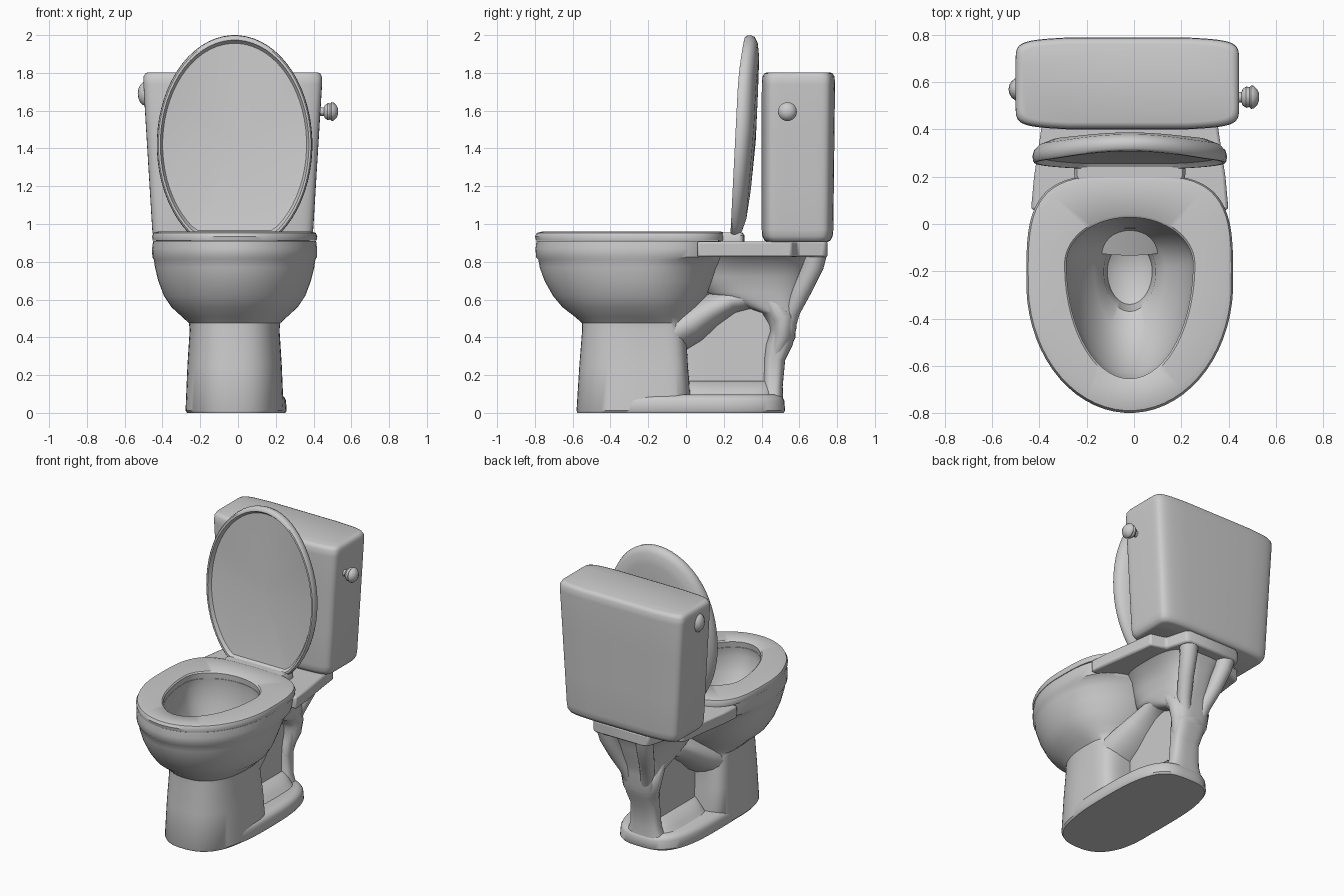
import bpy, bmesh, math
from mathutils import Vector

CX = -0.018  # the model's own axis sits slightly left of the grid centre
ceramic = bpy.data.materials.new("pale grey ceramic")
ceramic.diffuse_color = (0.6, 0.6, 0.6, 1)


def finish(name, bm, angle=40):
    bmesh.ops.recalc_face_normals(bm, faces=bm.faces[:])
    me = bpy.data.meshes.new(name)
    bm.to_mesh(me)
    bm.free()
    me.materials.append(ceramic)
    ob = bpy.data.objects.new(name, me)
    bpy.context.collection.objects.link(ob)
    bpy.ops.object.select_all(action='DESELECT')
    ob.select_set(True)
    bpy.context.view_layer.objects.active = ob
    bpy.ops.object.shade_smooth_by_angle(angle=math.radians(angle))
    return ob


def loft(name, rings, angle=40, closed=False):
    """Skin a list of equal-length rings, capping both ends unless closed."""
    bm = bmesh.new()
    vs = [[bm.verts.new(p) for p in r] for r in rings]
    n = len(vs[0])
    pairs = list(zip(vs, vs[1:])) + ([(vs[-1], vs[0])] if closed else [])
    for a, b in pairs:
        for i in range(n):
            j = (i + 1) % n
            bm.faces.new((a[i], a[j], b[j], b[i]))
    if not closed:
        bm.faces.new(vs[0])
        bm.faces.new(vs[-1])
    return finish(name, bm, angle)


def spow(v, e):
    return math.copysign(abs(v) ** e, v)


def ring(z, yf, yb, hw, yc=None, nf=2.0, nb=2.0, cx=CX, n=64, bow=0.0):
    """Horizontal egg / rounded box: front and back halves have own roundness."""
    yc = (yf + yb) / 2 if yc is None else yc
    pts = []
    for i in range(n):
        t = 2 * math.pi * (i + 0.5) / n
        c, s = math.cos(t), math.sin(t)
        e = 2 / (nf if s < 0 else nb)
        x = spow(c, e)
        y = spow(s, e) * ((yc - yf) if s < 0 else (yb - yc))
        pts.append((cx + hw * x, yc + y * (1 - bow * x * x), z))
    return pts


def tube(name, path, radii, squash=1.0, n=20):
    """Round tube along a path, squashed or widened in x."""
    P = [Vector(p) for p in path]
    rings = []
    for i, p in enumerate(P):
        d = (P[min(i + 1, len(P) - 1)] - P[max(i - 1, 0)]).normalized()
        u = (Vector((1, 0, 0)) - d * d.x).normalized()
        v = d.cross(u)
        rings.append([p + u * math.cos(a) * radii[i] * squash + v * math.sin(a) * radii[i]
                      for a in (2 * math.pi * k / n for k in range(n))])
    return loft(name, rings, 60)


# Pedestal, bowl, rim and inner basin in one continuous skin
outer = [  # z, front, back, half width, widest y, front and back roundness
    (0.0, -0.575, 0.03, 0.25, -0.2, 2.5, 5), (0.012, -0.58, 0.03, 0.26, -0.2, 2.5, 5),
    (0.25, -0.565, 0.01, 0.25, -0.2, 2.5, 5), (0.44, -0.55, 0.0, 0.238, -0.2, 2.5, 4),
    (0.475, -0.55, 0.01, 0.242, -0.2, 2.4, 3), (0.51, -0.59, 0.03, 0.28, -0.22, 2.2, 2.5),
    (0.56, -0.655, 0.07, 0.335, -0.24, 2.1, 2.3), (0.62, -0.705, 0.11, 0.375, -0.25, 2, 2.2),
    (0.70, -0.75, 0.15, 0.405, -0.25, 2, 2.2), (0.77, -0.775, 0.18, 0.422, -0.25, 2, 2.3),
    (0.81, -0.782, 0.2, 0.428, -0.25, 2, 2.6), (0.825, -0.795, 0.2, 0.436, -0.25, 2, 3),
    (0.87, -0.797, 0.2, 0.437, -0.25, 2, 3.2), (0.91, -0.792, 0.2, 0.432, -0.25, 2, 3.4)]
inner = [
    (0.91, -0.66, 0.03, 0.27, -0.17), (0.85, -0.67, 0.035, 0.275, -0.17),
    (0.75, -0.63, 0.02, 0.255, -0.17), (0.62, -0.56, -0.01, 0.21, -0.18),
    (0.53, -0.46, -0.04, 0.15, -0.19), (0.48, -0.37, -0.06, 0.11, -0.2),
    (0.38, -0.34, -0.08, 0.095, -0.2), (0.35, -0.28, -0.13, 0.05, -0.2)]
loft("bowl", [ring(*r) for r in outer + inner])

# Seat: flat ring with soft outer edge
seat = [(0.912, -0.66, 0.03, 0.27, -0.17), (0.95, -0.655, 0.028, 0.268, -0.17),
        (0.958, -0.665, 0.038, 0.276, -0.17), (0.96, -0.76, 0.185, 0.405, -0.25, 2, 3.6),
        (0.953, -0.79, 0.205, 0.43, -0.25, 2, 3.6), (0.935, -0.8, 0.21, 0.438, -0.25, 2, 3.6),
        (0.912, -0.795, 0.21, 0.434, -0.25, 2, 3.6)]
loft("seat", [ring(*r) for r in seat], closed=True)

# Rear deck carrying the tank
bm = bmesh.new()
half = [(0.35, 0.06), (0.418, 0.06), (0.405, 0.2), (0.375, 0.4), (0.355, 0.56), (0.25, 0.59),
        (0.21, 0.735), (0.18, 0.75)]
outline = half + [(-x, y) for x, y in reversed(half)]
face = bm.faces.new([bm.verts.new((CX + x, y, 0.825)) for x, y in outline])
top = bmesh.ops.extrude_face_region(bm, geom=[face])
bmesh.ops.translate(bm, vec=(0, 0, 0.083),
                    verts=[v for v in top["geom"] if isinstance(v, bmesh.types.BMVert)])
deck = finish("rear_deck", bm)
bev = deck.modifiers.new("soft edges", 'BEVEL')
bev.width, bev.segments = 0.012, 2

# Base plinth running to the back
loft("base_plinth", [ring(z, -0.575 + d, 0.525 - d, 0.268 - d, -0.03, 2.5, 3.2, -0.01)
                     for z, d in ((0, 0.008), (0.012, 0), (0.065, 0.004), (0.085, 0.014),
                                  (0.097, 0.04))])

# Rear neck under the deck, narrowing down into the back column
neck = [(0.07, 0.39, 0.515, 0.13), (0.14, 0.41, 0.512, 0.105), (0.28, 0.41, 0.525, 0.095),
        (0.36, 0.42, 0.565, 0.105), (0.45, 0.45, 0.585, 0.12), (0.53, 0.40, 0.59, 0.13),
        (0.58, 0.25, 0.60, 0.14), (0.64, 0.10, 0.62, 0.15), (0.72, 0.08, 0.64, 0.165),
        (0.79, 0.08, 0.66, 0.2), (0.83, 0.08, 0.68, 0.25)]
loft("rear_neck", [ring(z, a, b, w, None, 3, 3) for z, a, b, w in neck], 60)

# Prongs from the column up to the rear of the deck
for side, tag in ((-1, "left"), (1, "right")):
    tube(tag + "_prong", [(CX + side * x, y, z) for x, y, z in
         ((0.15, 0.69, 0.86), (0.14, 0.675, 0.78), (0.115, 0.62, 0.66),
          (0.08, 0.56, 0.54), (0.05, 0.53, 0.42))], (0.06, 0.055, 0.05, 0.045, 0.04))

# Trapway bulge arching behind the pedestal, with a thin wall inside the arch
tube("trapway", [(CX, y, z) for y, z in
     ((-0.08, 0.42), (0.03, 0.475), (0.13, 0.54), (0.24, 0.595), (0.35, 0.615), (0.45, 0.585),
      (0.51, 0.50), (0.51, 0.41), (0.47, 0.30))],
     (0.12, 0.11, 0.09, 0.075, 0.07, 0.075, 0.08, 0.07, 0.05), 1.9)
loft("arch_wall", [ring(z, -0.02, 0.48, 0.06, None, 8, 8) for z in (0.05, 0.6)])
loft("arch_sill", [ring(z, -0.02, 0.46, w, None, 4, 4)
                   for z, w in ((0.06, 0.2), (0.12, 0.14), (0.17, 0.08))], 60)

# Tank: tapered rounded box with bowed front and back
tank = [(0.905, 0.03), (0.912, 0.015), (0.935, 0.003), (0.97, 0), (1.2, 0), (1.5, 0),
        (1.74, 0), (1.78, 0.003), (1.797, 0.014), (1.803, 0.03)]
loft("tank", [ring(z, 0.395 + d, 0.785 + 0.012 * (z - 0.9) - d,
                   0.422 + 0.055 * (z - 0.9) / 0.9 - d, None, 10, 10, -0.028, 64, 0.1)
              for z, d in tank], 50)
bm = bmesh.new()
bmesh.ops.create_uvsphere(bm, u_segments=16, v_segments=8, radius=0.05)
bmesh.ops.scale(bm, vec=(0.9, 1, 1.3), verts=bm.verts[:])
bmesh.ops.translate(bm, vec=(-0.486, 0.57, 1.69), verts=bm.verts[:])
finish("tank_side_bump", bm)

# Flush knob: lathed about the x axis
knob = [(0.42, 0.022), (0.455, 0.022), (0.46, 0.035), (0.475, 0.045), (0.488, 0.042),
        (0.496, 0.05), (0.506, 0.048), (0.522, 0.032), (0.53, 0.015)]
loft("flush_knob", [[(x, 0.537 + r * math.cos(a), 1.595 + r * math.sin(a))
                     for a in (2 * math.pi * k / 20 for k in range(20))] for x, r in knob])


# Raised lid: truncated oval shell, dished at the front
def lid_ring(s, d, n=64):
    pts = []
    for i in range(n):
        t = 2 * math.pi * (i + 0.5) / n
        z = 1.42 + 0.58 * s * math.sin(t)
        x = CX + 0.412 * s * math.cos(t)
        z = max(z, 1.42 - 0.49 * s)
        lean = 0.234 + 0.05 * (z - 0.92) + 0.025 * max(0, (z - 1.7) / 0.3) ** 2
        pts.append((x, lean + d * (0.8 + 0.2 * min(1, (z - 0.92) / 0.6)), z))
    return pts


loft("lid", [lid_ring(s, d) for s, d in
             ((0.05, 0.112), (0.5, 0.108), (0.8, 0.096), (0.93, 0.075), (0.985, 0.052), (1, 0.03),
              (0.995, 0.008), (0.98, 0), (0.955, 0), (0.945, 0.01), (0.925, 0.025), (0.6, 0.045),
              (0.05, 0.05))])

# Hinge block between seat and lid
loft("hinge_block", [ring(z, 0.17 + d, 0.31 - d, 0.235 - d, None, 8, 8)
                     for z, d in ((0.9, 0), (0.94, 0), (0.955, 0.012))])
